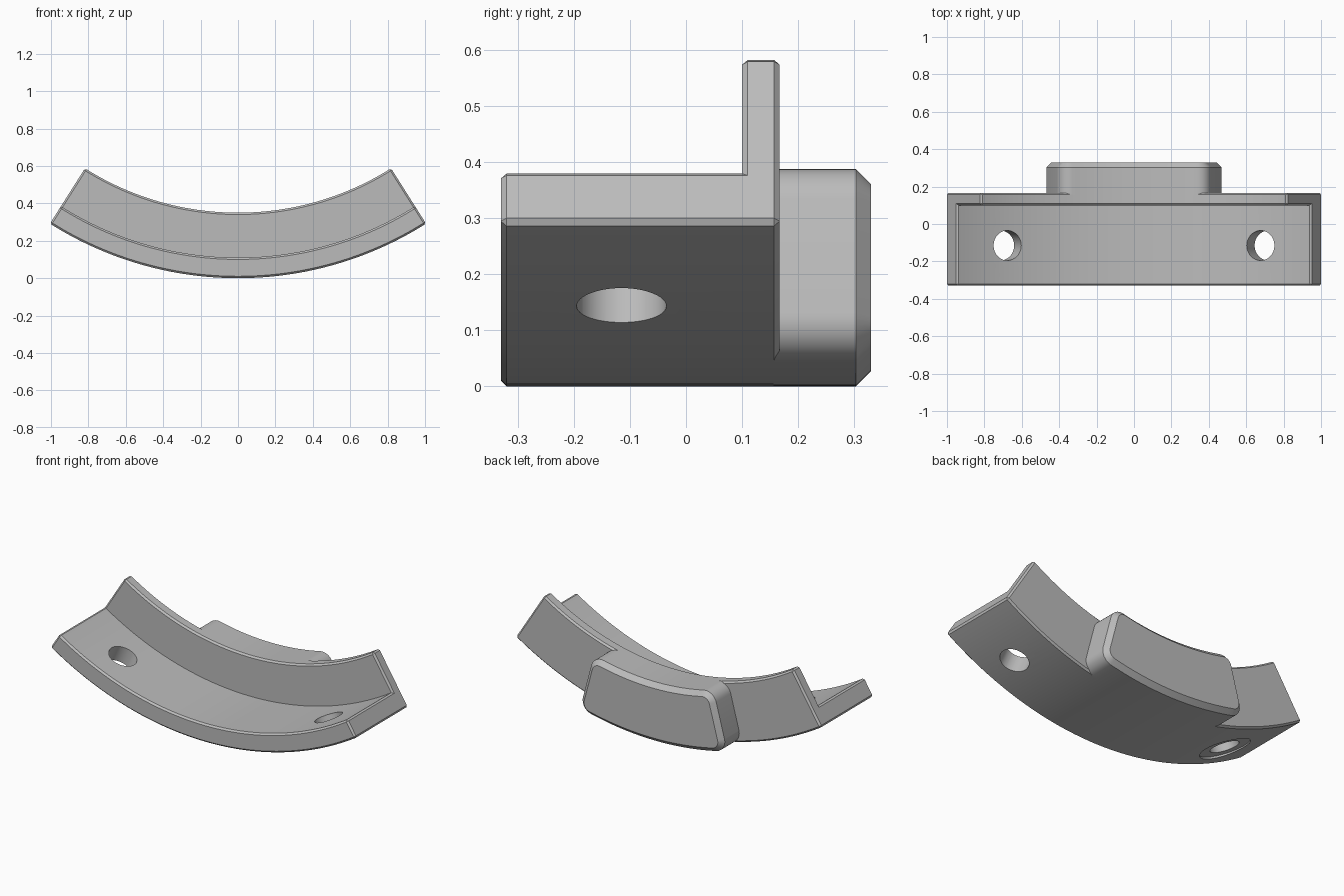
import bpy, bmesh
from math import sin, cos, asin, pi, radians
from mathutils import Matrix, Vector

if "Cube" in bpy.data.objects:
    bpy.data.objects.remove(bpy.data.objects["Cube"])

R_OUT, R_FLOOR, R_TOP = 1.88, 1.77, 1.53   # radii about the arc centre
END = radians(32.33)                       # half angle of the bracket
STEPS = 64
FRONT, FLANGE, BACK, BOSS_BACK = -0.33, 0.10, 0.167, 0.33

grey = bpy.data.materials.new("plain grey")
grey.use_nodes = True
colour = (0.50, 0.50, 0.50, 1)
grey.diffuse_color = colour
grey.node_tree.nodes["Principled BSDF"].inputs["Base Color"].default_value = colour


def polar(radius, angle, y=0.0):
    return Vector((radius * sin(angle), y, R_OUT - radius * cos(angle)))


def make_object(name, bm):
    bmesh.ops.recalc_face_normals(bm, faces=bm.faces)
    mesh = bpy.data.meshes.new(name)
    bm.to_mesh(mesh)
    bm.free()
    mesh.materials.append(grey)
    obj = bpy.data.objects.new(name, mesh)
    bpy.context.collection.objects.link(obj)
    return obj


def activate(obj):
    bpy.ops.object.select_all(action='DESELECT')
    obj.select_set(True)
    bpy.context.view_layer.objects.active = obj


def chamfer(bm, edges, width):
    bmesh.ops.bevel(bm, geom=edges, offset=width, offset_type='OFFSET',
                    segments=1, profile=0.5, affect='EDGES')


# Curved bracket: L-shaped section swept along the arc
section = [(FRONT, R_OUT), (BACK, R_OUT), (BACK, R_TOP),
           (FLANGE, R_TOP), (FLANGE, R_FLOOR), (FRONT, R_FLOOR)]
bm = bmesh.new()
rings = []
for i in range(STEPS + 1):
    angle = END * (2 * i / STEPS - 1)
    rings.append([bm.verts.new(polar(r, angle, y)) for y, r in section])
for a, b in zip(rings, rings[1:]):
    for j in range(len(section)):
        k = (j + 1) % len(section)
        bm.faces.new((a[j], a[k], b[k], b[j]))
bm.faces.new(rings[0])
bm.faces.new(rings[-1])
bmesh.ops.recalc_face_normals(bm, faces=bm.faces)
chamfer(bm, [e for e in bm.edges if e.calc_face_angle_signed() > 1], 0.01)
bracket = make_object("curved_bracket", bm)


# Screw holes through the floor, with a shallow recess under the right one
def cut_hole(side, radius, r_start, r_end):
    angle = side * radians(22.5)
    middle = polar((r_start + r_end) / 2, angle, -0.115)
    bm = bmesh.new()
    bmesh.ops.create_cone(bm, cap_ends=True, segments=48, radius1=radius,
                          radius2=radius, depth=r_end - r_start,
                          matrix=Matrix.Translation(middle) @ Matrix.Rotation(-angle, 4, 'Y'))
    cutter = make_object("hole_cutter", bm)
    cutter.hide_render = True
    mod = bracket.modifiers.new("hole", 'BOOLEAN')
    mod.operation = 'DIFFERENCE'
    mod.solver = 'EXACT'
    mod.object = cutter
    activate(bracket)
    bpy.ops.object.modifier_apply(modifier=mod.name)
    bpy.data.objects.remove(cutter)


for side in (-1, 1):
    cut_hole(side, 0.08, R_FLOOR - 0.1, R_OUT + 0.1)
cut_hole(-1, 0.14, R_OUT - 0.012, R_OUT + 0.1)

# Rear boss: arc sector with rounded corners, chamfered at the back
SIDE, ROUND, CORNER_STEPS = radians(14.9), 0.07, 10


def corner(radius, start_turn, end_turn):
    centre_angle = SIDE - asin(ROUND / radius)
    centre = polar(radius, centre_angle)
    start = centre_angle - pi / 2 if start_turn else SIDE
    end = centre_angle + pi / 2 if end_turn else SIDE
    points = []
    for i in range(CORNER_STEPS + 1):
        t = start + (end - start) * i / CORNER_STEPS
        points.append(centre + ROUND * Vector((cos(t), 0, sin(t))))
    return centre_angle, points


low_angle, low_corner = corner(R_OUT - ROUND, True, False)
high_angle, high_corner = corner(R_TOP + ROUND, False, True)
ARC = 14
half = [polar(R_OUT, low_angle * i / ARC) for i in range(ARC)]
half += low_corner + high_corner
half += [polar(R_TOP, high_angle * i / ARC) for i in reversed(range(ARC))]
outline = half + [Vector((-p.x, 0, p.z)) for p in reversed(half[1:-1])]

bm = bmesh.new()
front = bm.faces.new([bm.verts.new((p.x, BACK - 0.011, p.z)) for p in outline])
made = bmesh.ops.extrude_face_region(bm, geom=[front], use_keep_orig=True)["geom"]
moved = [v for v in made if isinstance(v, bmesh.types.BMVert)]
bmesh.ops.translate(bm, verts=moved, vec=(0, BOSS_BACK - BACK + 0.011, 0))
bmesh.ops.recalc_face_normals(bm, faces=bm.faces)
chamfer(bm, [e for e in bm.edges
             if all(v.co.y > BOSS_BACK - 0.001 for v in e.verts)], 0.027)
boss = make_object("rear_boss", bm)

for obj in (bracket, boss):
    activate(obj)
    bpy.ops.object.shade_smooth_by_angle(angle=radians(30))
